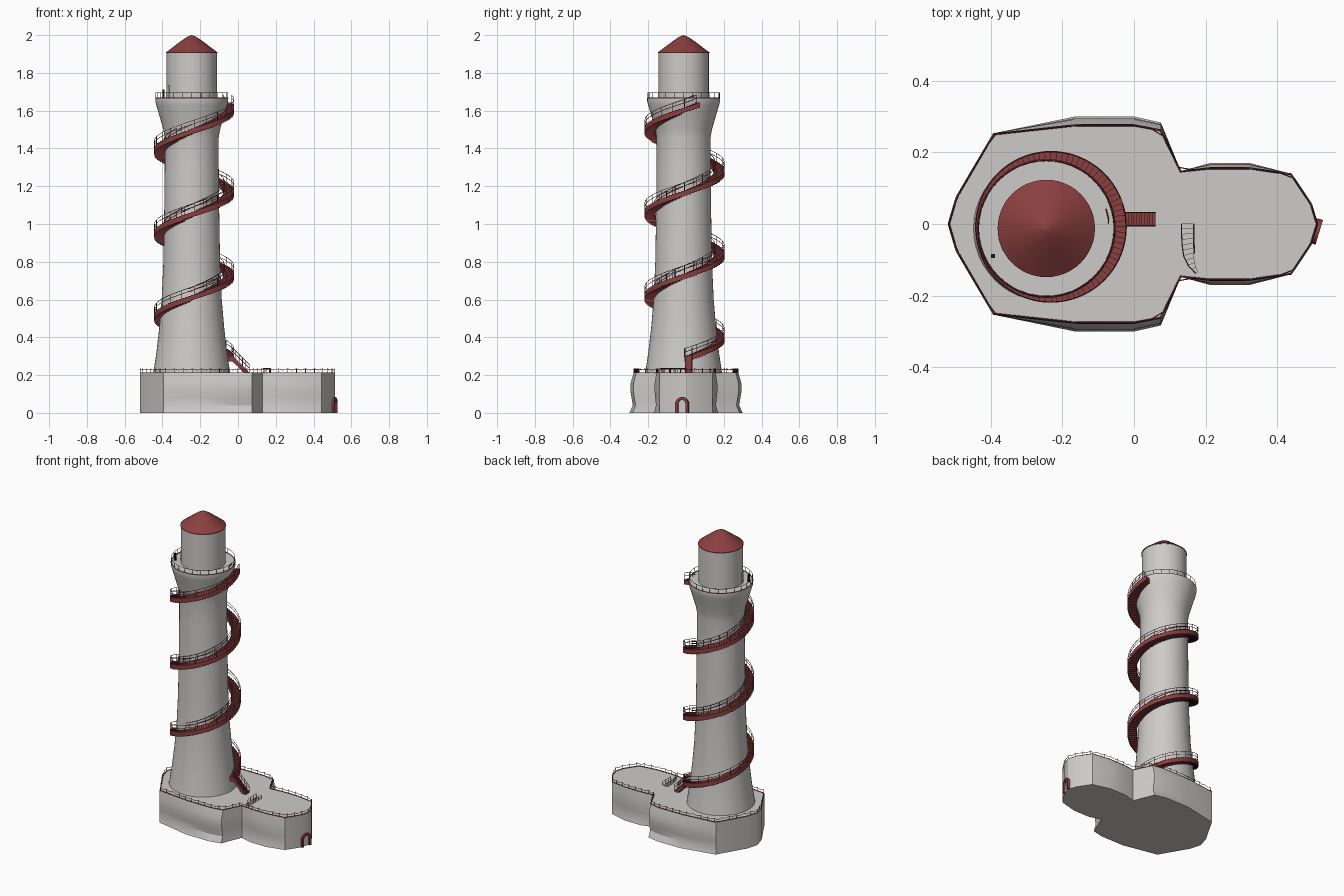
import bpy, bmesh, math
from mathutils import Vector

if "Cube" in bpy.data.objects:
    bpy.data.objects.remove(bpy.data.objects["Cube"])

TAU = 2 * math.pi


def material(name, rgb):
    m = bpy.data.materials.new(name)
    m.diffuse_color = (*rgb, 1)
    m.use_nodes = True
    m.node_tree.nodes["Principled BSDF"].inputs["Base Color"].default_value = m.diffuse_color
    return m


STONE = material("pale_stone", (0.61, 0.60, 0.58))
RED = material("brick_red", (0.26, 0.05, 0.05))
BLACK = material("black", (0.01, 0.01, 0.01))


def finish(name, mesh, mat, smooth=None):
    if mat.name not in [m.name for m in mesh.materials if m]:
        mesh.materials.append(mat)
    if smooth:
        mesh.shade_smooth()
        mesh.set_sharp_from_angle(angle=math.radians(smooth))
    ob = bpy.data.objects.new(name, mesh)
    bpy.context.collection.objects.link(ob)
    return ob


def from_bmesh(name, bm, mat, smooth=None):
    bmesh.ops.recalc_face_normals(bm, faces=bm.faces)
    mesh = bpy.data.meshes.new(name)
    bm.to_mesh(mesh)
    bm.free()
    return finish(name, mesh, mat, smooth)


def loft(bm, rings):
    """Skin closed rings of points and cap both ends."""
    vs = [[bm.verts.new(p) for p in r] for r in rings]
    n = len(vs[0])
    for a, b in zip(vs, vs[1:]):
        for i in range(n):
            j = (i + 1) % n
            bm.faces.new((a[i], a[j], b[j], b[i]))
    bm.faces.new(vs[0][::-1])
    bm.faces.new(vs[-1])


def slab(bm, plan, z0, z1):
    loft(bm, [[(x, y, z) for x, y in plan] for z in (z0, z1)])


def lathe(name, profile, mat, c, n=48):
    bm = bmesh.new()
    loft(bm, [[(c[0] + r * math.cos(TAU * i / n), c[1] + r * math.sin(TAU * i / n), z)
               for i in range(n)] for r, z in profile])
    return from_bmesh(name, bm, mat, 30)


def baked(ob):
    dg = bpy.context.evaluated_depsgraph_get()
    mesh = bpy.data.meshes.new_from_object(ob.evaluated_get(dg))
    bpy.data.objects.remove(ob)
    return mesh


def rods(name, paths, r, mat):
    """Thin four-sided bars along each path."""
    cu = bpy.data.curves.new(name, 'CURVE')
    cu.dimensions = '3D'
    cu.bevel_depth, cu.bevel_resolution, cu.use_fill_caps = r, 0, True
    for p in paths:
        s = cu.splines.new('POLY')
        s.points.add(len(p) - 1)
        for pt, co in zip(s.points, p):
            pt.co = (*co, 1)
    ob = bpy.data.objects.new(name + "_curve", cu)
    bpy.context.collection.objects.link(ob)
    return finish(name, baked(ob), mat)


def railing(name, pts, h, r=0.0016, every=1, rails=(1.0,)):
    """Posts on the points with rails at fractions of the height."""
    up = lambda p, k: (p[0], p[1], p[2] + h * k)
    paths = [[p, up(p, 1)] for p in pts[::every]]
    paths += [[up(p, k) for p in pts] for k in rails]
    return rods(name, paths, r, RED)


def resample(pts, n):
    pts = [Vector(p) for p in pts]
    cum = [0]
    for a, b in zip(pts, pts[1:]):
        cum.append(cum[-1] + (b - a).length)
    out = []
    for k in range(n + 1):
        d = cum[-1] * k / n
        i = max(j for j in range(len(pts) - 1) if cum[j] <= d + 1e-9)
        out.append(pts[i].lerp(pts[i + 1], (d - cum[i]) / (cum[i + 1] - cum[i])))
    return out


# ---- base: half outline (x, y, bulge), mirrored
half = [(-0.52, 0, 0), (-0.498, 0.075, 0), (-0.394, 0.253, 0), (-0.165, 0.278, .017),
        (0, 0.278, .017), (0.075, 0.264, .015), (0.131, 0.148, 0), (0.212, 0.157, .01),
        (0.324, 0.157, .01), (0.441, 0.14, 0), (0.497, 0.056, 0), (0.514, 0, 0)]
outline = half + [(x, -y, b) for x, y, b in half[-2:0:-1]]
rings = []
for z, f in ((0, -1.3), (.04, -.2), (.08, .6), (.12, 1), (.16, .85), (.21, 0)):
    rings.append([(x, y + math.copysign(b * f, y), z) for x, y, b in outline])
bm = bmesh.new()
loft(bm, rings)
base = from_bmesh("base_raw", bm, STONE)

# ---- curved stairwell sunk into the deck
N = 10
left = resample([(.133, 0, 0), (.133, -.05, 0), (.139, -.09, 0), (.152, -.117, 0), (.172, -.138, 0)], N)
right = resample([(.165, 0, 0), (.165, -.06, 0), (.167, -.1, 0), (.171, -.12, 0), (.177, -.135, 0)], N)
bm = bmesh.new()
for i in range(N):
    k = Vector((0, 0.0006, 0))
    slab(bm, [q.xy for q in (left[i] + k, left[i + 1], right[i + 1], right[i] + k)],
         0.21 - 0.014 * (i + 1), 0.25)
cutter = from_bmesh("stairwell_cutter", bm, STONE)
cutter.hide_render = True
mod = base.modifiers.new("stairwell", 'BOOLEAN')
mod.object, mod.operation, mod.solver, mod.use_self = cutter, 'DIFFERENCE', 'EXACT', True
mesh = baked(base)
bpy.data.objects.remove(cutter)
finish("base", mesh, STONE, 30)
railing("stairwell_rail", [(p.x, p.y, .21) for p in left[::2]], .025)
railing("stairwell_rail_inner", [(p.x + .003, p.y, .21) for p in right[:7:2]], .025)

# ---- deck edge: red curb line, posts and sagging chains
edge = [(x * .995, y * .992, .212) for x, y, b in outline]
edge.append(edge[0])
rods("deck_curb", [edge], .003, RED)
posts = resample(edge, 56)
chains = [[p, p + Vector((0, 0, .024))] for p in posts]
for a, b in zip(posts, posts[1:]):
    chains.append([a.lerp(b, t) + Vector((0, 0, .022 - .028 * t * (1 - t))) for t in (0, .25, .5, .75, 1)])
rods("deck_railing", chains, .0016, RED)

# ---- tower, lantern room and roof
C = (-0.245, -0.0125)
lathe("tower", [(.205, .20), (.199, .24), (.187, .32), (.172, .45), (.159, .6), (.150, .8), (.145, 1.1),
                (.143, 1.3), (.143, 1.46), (.150, 1.50), (.173, 1.58), (.188, 1.63), (.193, 1.65),
                (.193, 1.665)], STONE, C)
lathe("lantern_room", [(.133, 1.66), (.133, 1.91)], STONE, C)
lathe("roof", [(.136, 1.904), (.136, 1.909), (.105, 1.932), (.07, 1.959), (.035, 1.984),
               (.015, 1.995), (.001, 2.0)], RED, C)


def ring(c, r, z, n):
    return [(c[0] + r * math.cos(TAU * i / n), c[1] + r * math.sin(TAU * i / n), z) for i in range(n + 1)]


rods("gallery_curb", [ring(C, .191, 1.666, 48)], .003, RED)
railing("gallery_railing", ring(C, .190, 1.665, 48), .03, every=2)

# ---- lantern door and black post on the gallery
a = math.radians(200)
bm = bmesh.new()
plan = [(C[0] + r * math.cos(a + d), C[1] + r * math.sin(a + d))
        for r, d in ((.130, -.13), (.137, -.13), (.137, .13), (.130, .13))]
slab(bm, plan, 1.66, 1.735)
from_bmesh("lantern_door", bm, STONE)
bm = bmesh.new()
slab(bm, [(-.399, -.095), (-.388, -.095), (-.388, -.084), (-.399, -.084)], 1.66, 1.712)
from_bmesh("gallery_post", bm, BLACK)

# ---- spiral stair
H = (-0.232, -0.008)
R0, R1, Z0, PITCH, PER = .158, .212, .30, .44, 80
COUNT = int(PER * 3.07)


def on_helix(i, r, dz=0):
    t = TAU * i / PER
    return (H[0] + r * math.cos(t), H[1] + r * math.sin(t), Z0 + PITCH * i / PER + dz)


bm = bmesh.new()
for i in range(COUNT):
    plan = [on_helix(j, r)[:2] for j, r in ((i, R0), (i, R1), (i + 1, R1), (i + 1, R0))]
    z = on_helix(i, R1)[2]
    slab(bm, plan, z - .028, z)
from_bmesh("spiral_steps", bm, RED)
for side, r in (("outer", R1 - .002), ("inner", R0 + .004)):
    railing("spiral_railing_" + side, [on_helix(i, r, -.005) for i in range(0, COUNT + 1, 2)],
            .045, every=2, rails=(1, .6))

# ---- straight flight from the deck to the spiral
bm = bmesh.new()
M = 12
for i in range(M):
    x = .06 - .09 * i / M
    z = .21 + .09 * (i + 1) / M
    slab(bm, [(x, -.006), (x, .033), (x - .09 / M, .033), (x - .09 / M, -.006)], max(.205, z - .03), z)
from_bmesh("lower_steps", bm, RED)
for side, y in (("front", -.005), ("back", .032)):
    railing("lower_railing_" + side, [(.06 - .09 * k / 5, y, .21 + .09 * k / 5) for k in range(6)],
            .045, rails=(1, .6))

# ---- arched door frame on the end wall
n, t = Vector((.957, -.29, 0)), Vector((.29, .957, 0))
mid = Vector((.508, -.0205, 0))


def arch(r):
    pts = [(-r, 0)] + [(-r * math.cos(math.pi * k / 10), .048 + r * math.sin(math.pi * k / 10))
                       for k in range(11)] + [(r, 0)]
    return [mid + t * u + Vector((0, 0, v)) for u, v in pts]


bm = bmesh.new()
loft(bm, [[p - n * .008, q - n * .008, q + n * .010, p + n * .010]
          for p, q in zip(arch(.021), arch(.036))])
from_bmesh("door_frame", bm, RED)
